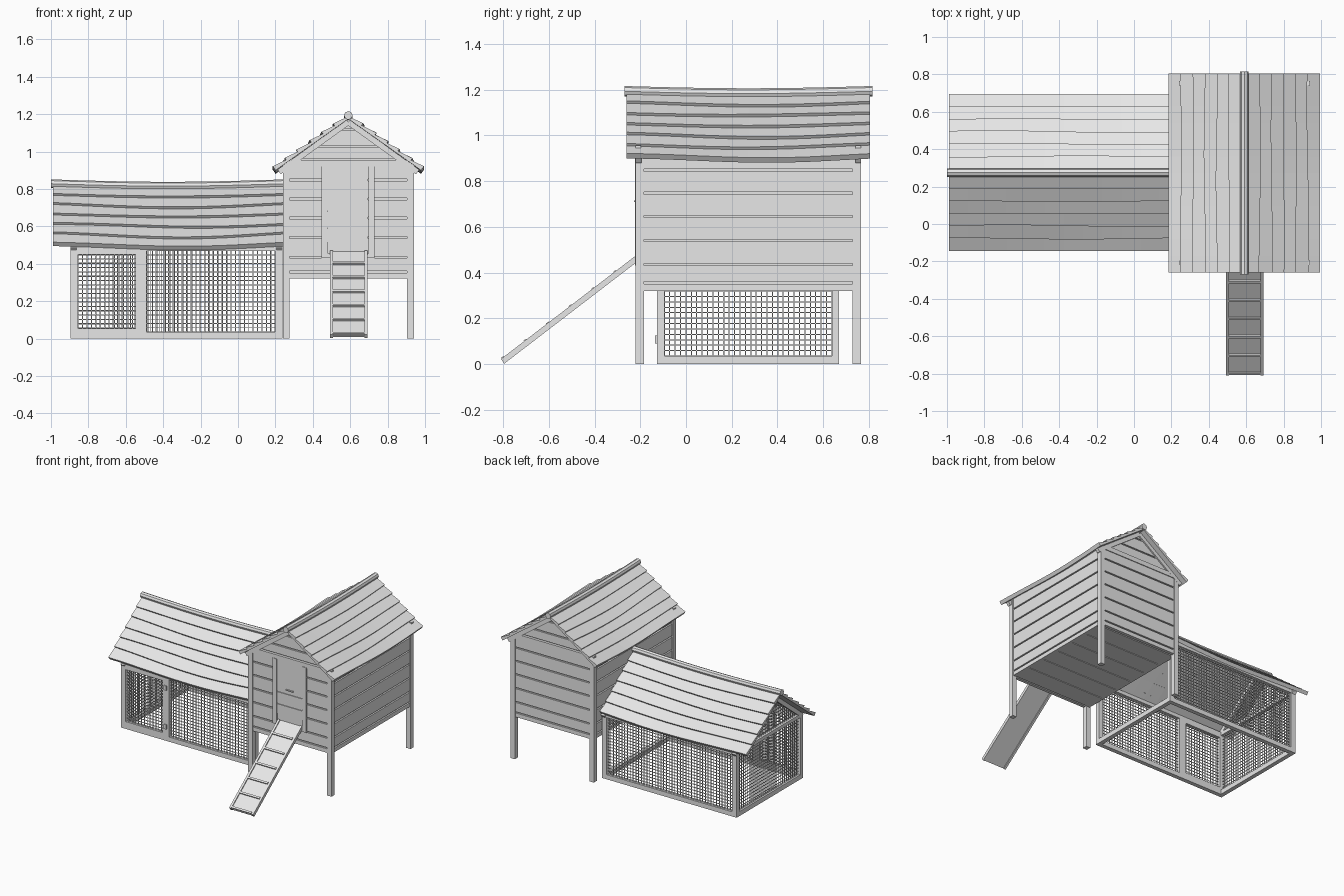
import bpy, bmesh, math, random
from mathutils import Vector, Matrix

random.seed(4)
old = bpy.data.objects.get("Cube")
if old:
    bpy.data.objects.remove(old)

grey = bpy.data.materials.new("plain_grey")
grey.use_nodes = True
tone = (0.8, 0.8, 0.8, 1)
grey.diffuse_color = tone
grey.node_tree.nodes["Principled BSDF"].inputs["Base Color"].default_value = tone


def finish(name, bm):
    bmesh.ops.recalc_face_normals(bm, faces=bm.faces)
    mesh = bpy.data.meshes.new(name)
    bm.to_mesh(mesh)
    bm.free()
    mesh.materials.append(grey)
    obj = bpy.data.objects.new(name, mesh)
    bpy.context.collection.objects.link(obj)
    return obj


def boxes(name, parts):
    """Each part is (x0, x1, y0, y1, z0, z1)."""
    bm = bmesh.new()
    for x0, x1, y0, y1, z0, z1 in parts:
        mid = Vector((x0 + x1, y0 + y1, z0 + z1)) / 2
        size = Matrix.Diagonal((x1 - x0, y1 - y0, z1 - z0, 1))
        bmesh.ops.create_cube(bm, size=1, matrix=Matrix.Translation(mid) @ size)
    return finish(name, bm)


def add_loft(bm, rings):
    """Skin a row of equal closed rings and cap both ends."""
    rows = [[bm.verts.new(p) for p in ring] for ring in rings]
    n = len(rows[0])
    for a, b in zip(rows, rows[1:]):
        for i in range(n):
            bm.faces.new((a[i], a[(i + 1) % n], b[(i + 1) % n], b[i]))
    bm.faces.new(rows[0])
    bm.faces.new(rows[-1])


def spread(a, b, n):
    return [a + (b - a) * i / n for i in range(n + 1)]


def wavy_roof(name, place, start, end, length, slope, sag):
    """place(side, out, up, along) turns roof coordinates into a point."""
    c, s = math.cos(slope), math.sin(slope)
    stations = spread(0, 1, 12)
    rows = 6
    dip = lambda u: -sag * math.sin(math.pi * u)
    for side, label in ((-1, "_right_planks"), (1, "_left_planks")):
        bm = bmesh.new()
        waves = [(random.uniform(-1, 1) * 0.008, random.uniform(0, 6)) for _ in range(rows + 1)]
        seam = lambda k, u: length * k / rows + (
            waves[k][0] * math.sin(5 * u + waves[k][1]) if 0 < k < rows else 0)
        for k in range(rows):
            rings = []
            for u in stations:
                d0, d1 = seam(k, u), seam(k + 1, u)
                lift = dip(u) + (k / rows) * 0.006 * math.sin(6 * u + 1)
                profile = [(d0, 0), (d0, 0.012), (d1 + 0.004, 0.027), (d1 + 0.004, 0)]
                rings.append([place(side, d * c + h * s, h * c - d * s + lift,
                                    start + (end - start) * u) for d, h in profile])
            add_loft(bm, rings)
        finish(name + label, bm)
    # rounded ridge cap
    bm = bmesh.new()
    r = 0.023
    add_loft(bm, [[place(1, r * math.cos(a), 0.018 + r * math.sin(a) + dip(u),
                         start - 0.01 + (end - start + 0.02) * u)
                   for a in spread(0, 2 * math.pi, 8)[:-1]] for u in stations])
    finish(name + "_ridge_cap", bm)


def beam(name, p, q, width, depth, across):
    """Straight beam from p to q; across is its width direction."""
    p, q, w = Vector(p), Vector(q), Vector(across).normalized()
    h = w.cross((q - p).normalized()) * depth / 2
    w = w * width / 2
    bm = bmesh.new()
    add_loft(bm, [[e + w + h, e - w + h, e - w - h, e + w - h] for e in (p, q)])
    return finish(name, bm)


# ---- raised house: legs, walls, floor
HX0, HX1, HY0, HY1 = 0.24, 0.94, -0.22, 0.765
MID = (HX0 + HX1) / 2
FLOOR, TOP, POST = 0.32, 0.925, 0.036
boxes("house_legs", [(x, x + POST, y, y + POST, 0, TOP)
                     for x in (HX0, HX1 - POST) for y in (HY0, HY1 - POST)])
boxes("house_core", [(HX0 + 0.018, HX1 - 0.018, HY0 + 0.018, HY1 - 0.018, FLOOR + 0.01, TOP)])
seams = [FLOOR, 0.355, 0.435, 0.54, 0.645, 0.747, 0.848, TOP + 0.01]
rows = [(a + 0.005, b - 0.005) for a, b in zip(seams, seams[1:])]
rows[0] = (FLOOR, rows[0][1])
IN, DEEP = 0.006, 0.03
ix0, ix1, iy0, iy1 = HX0 + POST, HX1 - POST, HY0 + POST, HY1 - POST
for label, face in (("front", (ix0, ix1, HY0 + IN, HY0 + DEEP)),
                    ("back", (ix0, ix1, HY1 - DEEP, HY1 - IN)),
                    ("right", (HX0 + IN, HX0 + DEEP, iy0, iy1)),
                    ("left", (HX1 - DEEP, HX1 - IN, iy0, iy1))):
    boxes("house_%s_planks" % label, [face + r for r in rows])
edges = spread(HY0 + POST, HY1 - POST, 6)
boxes("house_floor_planks", [(HX0 + 0.02, HX1 - 0.02, a + 0.003, b - 0.003, FLOOR, FLOOR + 0.02)
                             for a, b in zip(edges, edges[1:])])

# ---- gables with planks and trim
PITCH = 0.72
APEX = 1.175
for label, y, out in (("front", HY0, 1), ("back", HY1, -1)):
    bm = bmesh.new()
    tri = [(HX0, TOP), (HX1, TOP), (MID, APEX)]
    add_loft(bm, [[(x, y + out * t, z) for x, z in tri] for t in (0.02, 0.035)])
    levels = [0.957, 1.027, 1.117, APEX]
    for a, b in zip(levels, levels[1:]):
        wa, wb = [(APEX - z) / PITCH for z in (a + 0.005, b - 0.005)]
        quad = [(MID - wa, a + 0.005), (MID + wa, a + 0.005),
                (MID + wb, b - 0.005), (MID - wb, b - 0.005)]
        add_loft(bm, [[(x, y + out * t, z) for x, z in quad] for t in (0.01, 0.025)])
    finish("gable_%s_planks" % label, bm)
    ty = y + out * 0.012
    for s, side in ((-1, "right"), (1, "left")):
        beam("gable_%s_%s_trim" % (label, side), (MID, ty, APEX - 0.018),
             (MID + s * 0.37, ty, APEX - 0.018 - 0.37 * PITCH), 0.025, 0.03, (0, 1, 0))
    boxes("gable_%s_tie" % label, [(HX0, HX1, ty - 0.012, ty + 0.012, TOP - 0.005, 0.955)])

wavy_roof("house_roof", lambda s, o, u, t: (MID + s * o, t, APEX + u),
          -0.26, 0.805, 0.475, math.atan(PITCH), 0.01)

# ---- sliding door in the house front
boxes("door_frame", [(0.447, 0.48, HY0 - 0.004, HY0 + 0.03, 0.43, TOP),
                     (0.697, 0.73, HY0 - 0.004, HY0 + 0.03, 0.43, TOP),
                     (0.447, 0.73, HY0 - 0.004, HY0 + 0.03, 0.43, 0.455)])
door_rows = [(0.515, 0.585), (0.595, 0.677), (0.685, TOP)]
boxes("door_planks", [(0.482, 0.695, HY0, HY0 + 0.02, a, b) for a, b in door_rows])
boxes("door_handle", [(0.56, 0.62, HY0 - 0.008, HY0, 0.708, 0.716)])

# ---- ramp
top, foot = Vector((0, -0.215, 0.462)), Vector((0, -0.802, 0.012))
side = Vector((1, 0, 0))
beam("ramp_board", top + side * MID, foot + side * MID, 0.18, 0.01, side)
for label, x in (("right", 0.5), ("left", 0.685)):
    beam("ramp_%s_rail" % label, top + side * x, foot + side * x, 0.017, 0.025, side)
lift = Vector((0, -0.006, 0.008))
step = (foot - top).normalized() * 0.007
for i in range(6):
    p = top.lerp(foot, 0.15 + 0.167 * i) + lift + side * MID
    beam("ramp_rung_%d" % (i + 1), p - step, p + step, 0.17, 0.012, side)

# ---- mesh run: frame
RX0, RX1, RY0, RY1 = -0.895, 0.238, -0.127, 0.67
RIDGE_Y, RIDGE_Z, RUN_PITCH = 0.275, 0.81, 0.795
EAVE, T = 0.495, 0.032
boxes("run_posts", [(x, x + 0.04, y, y + T, 0, EAVE - 0.01)
                    for x in (RX0, RX1 - 0.04) for y in (RY0, RY1 - T)])
boxes("run_long_rails", [(RX0, RX1, y, y + T, a, b) for y in (RY0, RY1 - T)
                         for a, b in ((0, 0.035), (0.468, EAVE))])
boxes("run_end_rails", [(x, x + T, RY0, RY1, a, b) for x in (RX0, RX1 - T)
                        for a, b in ((0, 0.035), (0.468, EAVE))])
boxes("run_front_door", [(-0.535, -0.49, RY0, RY0 + T, 0.03, 0.47),
                         (-0.855, -0.535, RY0, RY0 + T, 0.03, 0.055),
                         (-0.855, -0.535, RY0, RY0 + T, 0.45, 0.47),
                         (-0.548, -0.535, RY0, RY0 + T, 0.03, 0.47)])
boxes("run_door_hinges", [(-0.53, -0.51, RY0 - 0.008, RY0, z, z + 0.035) for z in (0.09, 0.385)])
for s, label in ((-1, "front"), (1, "back")):
    for x, place in ((RX0 + T / 2, "outer"), (RX1 - T / 2, "inner")):
        beam("run_%s_%s_rafter" % (place, label), (x, RIDGE_Y, RIDGE_Z - 0.02),
             (x, RIDGE_Y + s * 0.4, RIDGE_Z - 0.02 - 0.4 * RUN_PITCH), T, 0.03, (1, 0, 0))

# ---- mesh run: wire netting
W, GAP = 0.0022, 0.0235
ticks = lambda a, b: spread(a, b, round((b - a) / GAP))


def long_net(y, x0, x1, z0, z1):
    return ([(x - W, x + W, y - W, y + W, z0, z1) for x in ticks(x0, x1)] +
            [(x0, x1, y - W, y + W, z - W, z + W) for z in ticks(z0, z1)])


boxes("front_netting", long_net(RY0 + T / 2, -0.49, 0.2, 0.035, 0.47))
boxes("door_netting", long_net(RY0 + T / 2, -0.855, -0.54, 0.055, 0.45))
boxes("back_netting", long_net(RY1 - T / 2, RX0 + 0.04, RX1 - 0.04, 0.035, 0.47))
nx = RX0 + T / 2
net = []
for y in ticks(RY0 + T, RY1 - T):
    peak = RIDGE_Z - 0.02 - RUN_PITCH * abs(y - RIDGE_Y)
    net.append((nx - W, nx + W, y - W, y + W, 0.035, peak))
for z in ticks(0.035, RIDGE_Z - 0.04):
    half = (RIDGE_Z - 0.02 - z) / RUN_PITCH
    net.append((nx - W, nx + W, max(RY0 + T, RIDGE_Y - half),
                min(RY1 - T, RIDGE_Y + half), z - W, z + W))
boxes("end_netting", net)

wavy_roof("run_roof", lambda s, o, u, t: (t, RIDGE_Y + s * o, RIDGE_Z + u),
          -0.99, 0.24, 0.51, math.atan(RUN_PITCH), 0.013)
